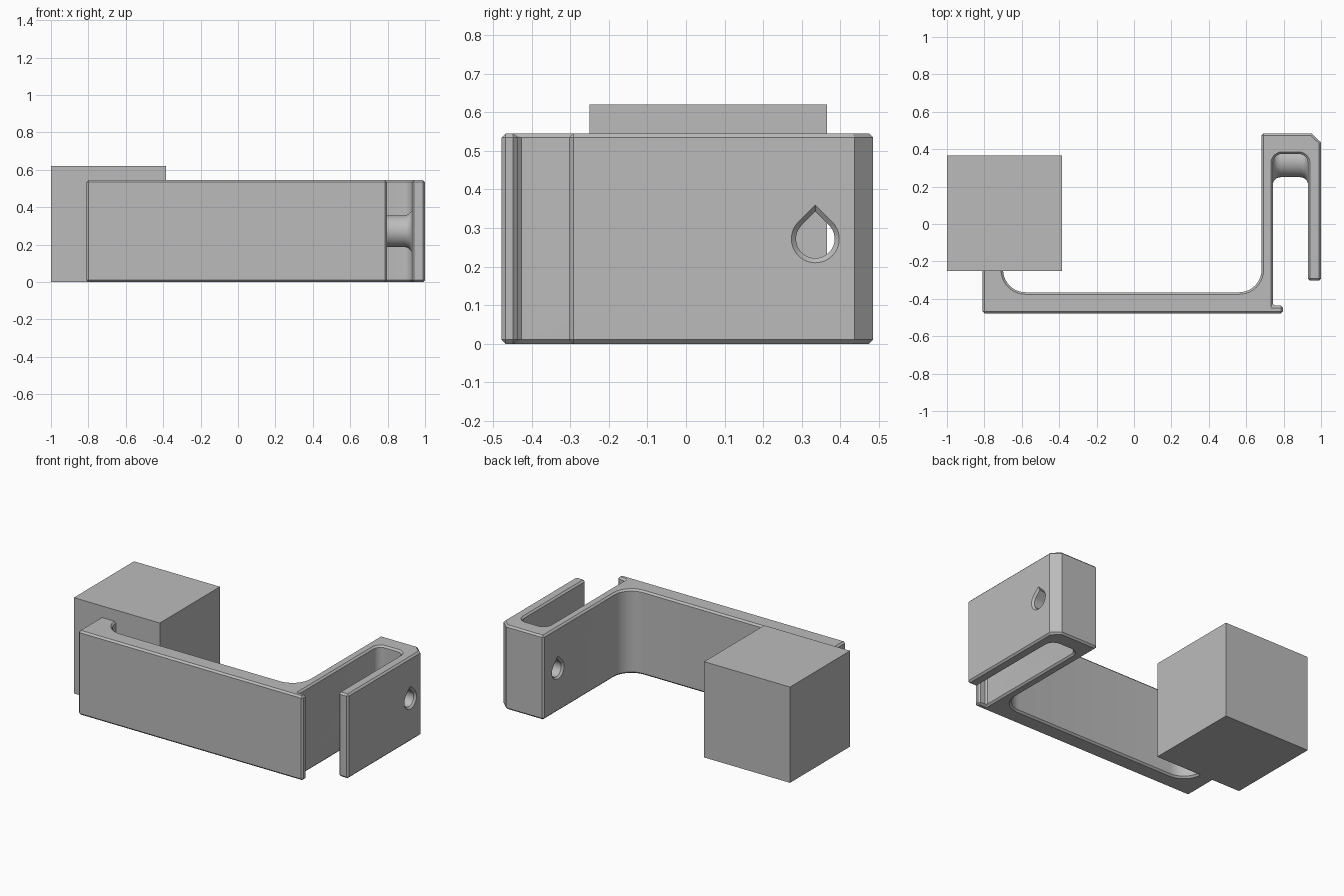
import bpy, bmesh, math

if "Cube" in bpy.data.objects:
    bpy.data.objects.remove(bpy.data.objects["Cube"])

grey = bpy.data.materials.new("grey")
grey.diffuse_color = (0.5, 0.5, 0.5, 1)
grey.use_nodes = True
grey.node_tree.nodes["Principled BSDF"].inputs["Base Color"].default_value = grey.diffuse_color


def arc(cx, cy, r, a0, a1, n=10):
    """Points on an arc, angles in degrees."""
    angles = [math.radians(a0 + (a1 - a0) * i / n) for i in range(n + 1)]
    return [(cx + r * math.cos(a), cy + r * math.sin(a)) for a in angles]


def loft(name, rings):
    """Closed solid through rings of equal point count."""
    bm = bmesh.new()
    loops = [[bm.verts.new(p) for p in ring] for ring in rings]
    n = len(loops[0])
    for a, b in zip(loops, loops[1:]):
        for i in range(n):
            j = (i + 1) % n
            bm.faces.new((a[i], a[j], b[j], b[i]))
    bm.faces.new(loops[0][::-1])
    bm.faces.new(loops[-1])
    bmesh.ops.recalc_face_normals(bm, faces=bm.faces)
    mesh = bpy.data.meshes.new(name)
    bm.to_mesh(mesh)
    bm.free()
    mesh.materials.append(grey)
    obj = bpy.data.objects.new(name, mesh)
    bpy.context.collection.objects.link(obj)
    return obj


def apply_boolean(obj, tool, operation):
    mod = obj.modifiers.new(operation.lower(), 'BOOLEAN')
    mod.object, mod.operation, mod.solver = tool, operation, 'EXACT'
    bpy.context.view_layer.objects.active = obj
    bpy.ops.object.modifier_apply(modifier=mod.name)
    bpy.data.objects.remove(tool)


# Bracket: front plate, left stub, right wall and clip leg in one outline
outline = [(-.81, -.478), (.797, -.478), (.797, -.437), (.743, -.437)]
outline += arc(.793, .325, .05, 180, 90) + arc(.88, .325, .05, 90, 0)
outline += [(.93, -.303), (1, -.303), (1, .436), (.948, .485), (.682, .485)]
outline += arc(.562, -.245, .12, 0, -90) + arc(-.58, -.245, .12, -90, -180)
outline += [(-.70, -.22), (-.81, -.22)]
bracket = loft("bracket", [[(x, y, z) for x, y in outline] for z in (0, .545)])
bevel = bracket.modifiers.new("chamfer", 'BEVEL')
bevel.width, bevel.segments = .011, 1
bevel.limit_method, bevel.angle_limit = 'ANGLE', math.radians(50)
bpy.context.view_layer.objects.active = bracket
bpy.ops.object.modifier_apply(modifier=bevel.name)

# Cross tube in the slot, flared where it meets both walls
HOLE_Y, HOLE_Z = .335, .272
sections = [(.72, .125)]
for i in range(7):
    t = math.radians(15 * i)
    sections.append((.743 + .04 * (1 - math.cos(t)), .125 - .04 * math.sin(t)))
sections += [(1.673 - x, r) for x, r in sections[::-1]]
tube = loft("cross_tube", [[(x, p, q) for p, q in arc(HOLE_Y, HOLE_Z, r, 0, 352.5, 47)]
                           for x, r in sections])
apply_boolean(bracket, tube, 'UNION')

# Teardrop hole with chamfered mouths
def teardrop(x, r):
    ring = arc(HOLE_Y, HOLE_Z, r, 135, 405, 36)
    ring.append((HOLE_Y, HOLE_Z + r * math.sqrt(2)))
    return [(x, p, q) for p, q in ring]


hole = loft("hole_cutter", [teardrop(x, r) for x, r in
                            ((.67, .074), (.694, .05), (.988, .05), (1.012, .074))])
apply_boolean(bracket, hole, 'DIFFERENCE')

bpy.ops.object.select_all(action='DESELECT')
bracket.select_set(True)
bpy.context.view_layer.objects.active = bracket
bpy.ops.object.shade_smooth_by_angle(angle=math.radians(25))

# Plain block at the left end
block = [(-1, -.25), (-.385, -.25), (-.385, .365), (-1, .365)]
loft("block", [[(x, y, z) for x, y in block] for z in (0, .62)])
